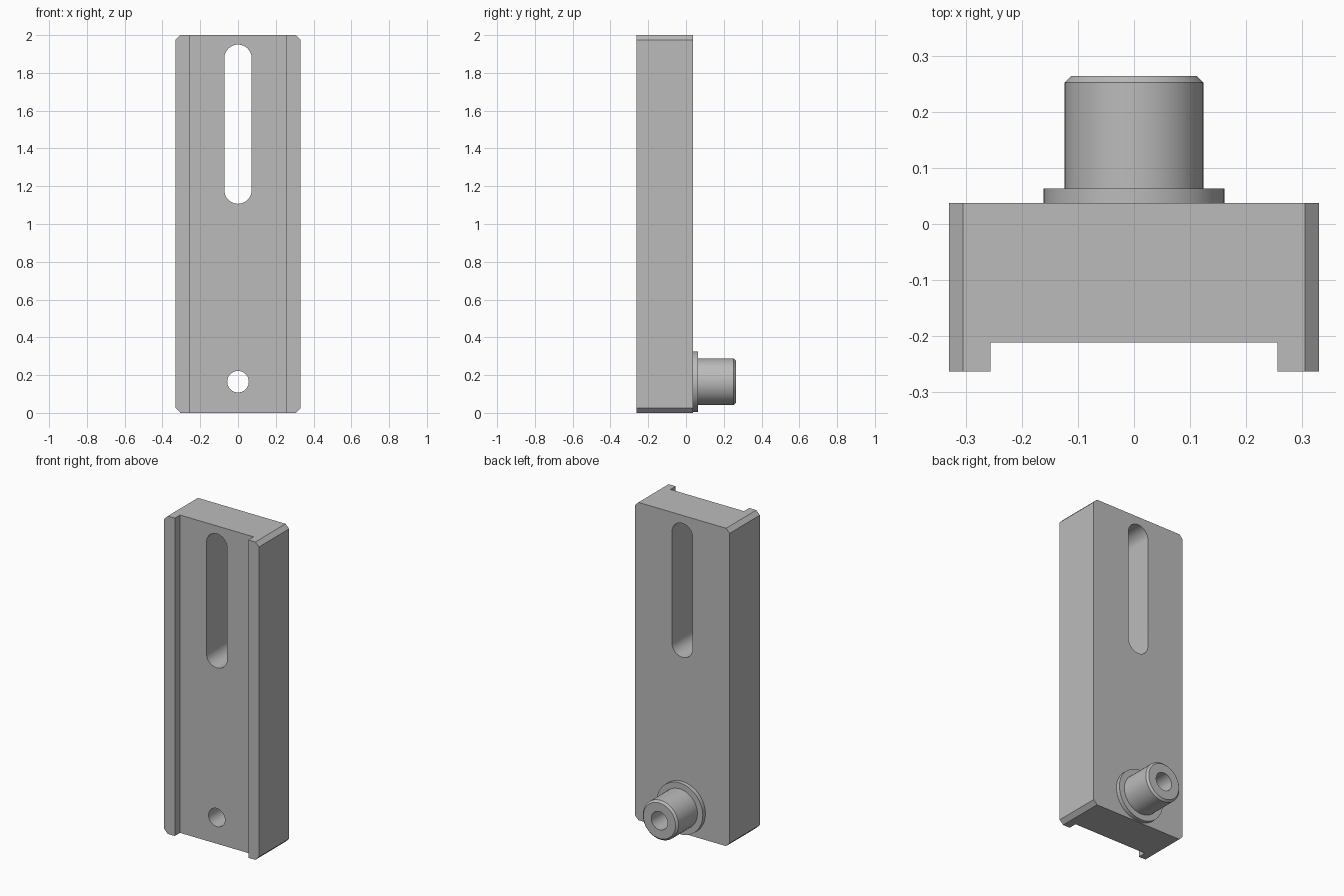
import bpy, bmesh, math
from mathutils import Matrix, Vector

if "Cube" in bpy.data.objects:
    bpy.data.objects.remove(bpy.data.objects["Cube"], do_unlink=True)

grey = bpy.data.materials.new("plain_grey")
grey.use_nodes = True
colour = (0.5, 0.5, 0.5, 1)
grey.diffuse_color = colour
grey.node_tree.nodes["Principled BSDF"].inputs["Base Color"].default_value = colour

FRONT, BACK = -0.263, 0.037
HOLE_Z, HOLE_R = 0.165, 0.057


def make_object(name, bm):
    bmesh.ops.recalc_face_normals(bm, faces=bm.faces)
    mesh = bpy.data.meshes.new(name)
    bm.to_mesh(mesh)
    bm.free()
    mesh.materials.append(grey)
    obj = bpy.data.objects.new(name, mesh)
    bpy.context.collection.objects.link(obj)
    return obj


def extrude_outline(name, outline, y0, y1):
    """Extrude an (x, z) outline along y."""
    bm = bmesh.new()
    face = bm.faces.new([bm.verts.new((x, y0, z)) for x, z in outline])
    moved = bmesh.ops.extrude_face_region(bm, geom=[face])["geom"]
    verts = [v for v in moved if isinstance(v, bmesh.types.BMVert)]
    bmesh.ops.translate(bm, verts=verts, vec=(0, y1 - y0, 0))
    return make_object(name, bm)


def arc(radius, z, start, end, steps):
    angles = [start + (end - start) * i / steps for i in range(steps + 1)]
    return [(radius * math.cos(a), z + radius * math.sin(a)) for a in angles]


def rectangle(w, z0, z1):
    return [(-w, z0), (w, z0), (w, z1), (-w, z1)]


def cut(target, cutter):
    mod = target.modifiers.new(cutter.name, "BOOLEAN")
    mod.operation = "DIFFERENCE"
    mod.solver = "EXACT"
    mod.object = cutter
    bpy.context.view_layer.objects.active = target
    bpy.ops.object.modifier_apply(modifier=mod.name)
    bpy.data.objects.remove(cutter, do_unlink=True)


def smooth(obj):
    bpy.ops.object.select_all(action="DESELECT")
    obj.select_set(True)
    bpy.context.view_layer.objects.active = obj
    bpy.ops.object.shade_smooth_by_angle(angle=math.radians(30))


# Block with four chamfered corners
W, C = 0.33, 0.025
block = extrude_outline("slotted_block", [
    (-W + C, 0), (W - C, 0), (W, C), (W, 2 - C),
    (W - C, 2), (-W + C, 2), (-W, 2 - C), (-W, C)], FRONT, BACK)

# Shallow channel along the front
cut(block, extrude_outline("channel_cutter", rectangle(0.256, -0.1, 2.1),
                           FRONT - 0.1, FRONT + 0.052))

# Long rounded slot
SLOT_R = 0.072
slot = (arc(SLOT_R, 1.878, 0, math.pi, 24)
        + arc(SLOT_R, 1.179, math.pi, 2 * math.pi, 24))
cut(block, extrude_outline("slot_cutter", slot, FRONT - 0.1, BACK + 0.1))

# Round through hole
ring = arc(HOLE_R, HOLE_Z, 0, 2 * math.pi, 48)[:-1]
cut(block, extrude_outline("hole_cutter", ring, FRONT - 0.1, BACK + 0.1))
smooth(block)

# Flanged hollow bushing on the back, turned from a (radius, y) profile
profile = [(HOLE_R, BACK), (0.161, BACK), (0.161, 0.063), (0.124, 0.063),
           (0.124, 0.252), (0.112, 0.264), (HOLE_R, 0.264)]
bm = bmesh.new()
points = [bm.verts.new((r, y, HOLE_Z)) for r, y in profile]
edges = [bm.edges.new((a, b)) for a, b in zip(points, points[1:] + points[:1])]
bmesh.ops.spin(bm, geom=points + edges, cent=Vector((0, 0, HOLE_Z)),
               axis=(0, 1, 0), angle=2 * math.pi, steps=48, use_merge=True)
bmesh.ops.remove_doubles(bm, verts=bm.verts, dist=0.0001)
smooth(make_object("flanged_bushing", bm))
